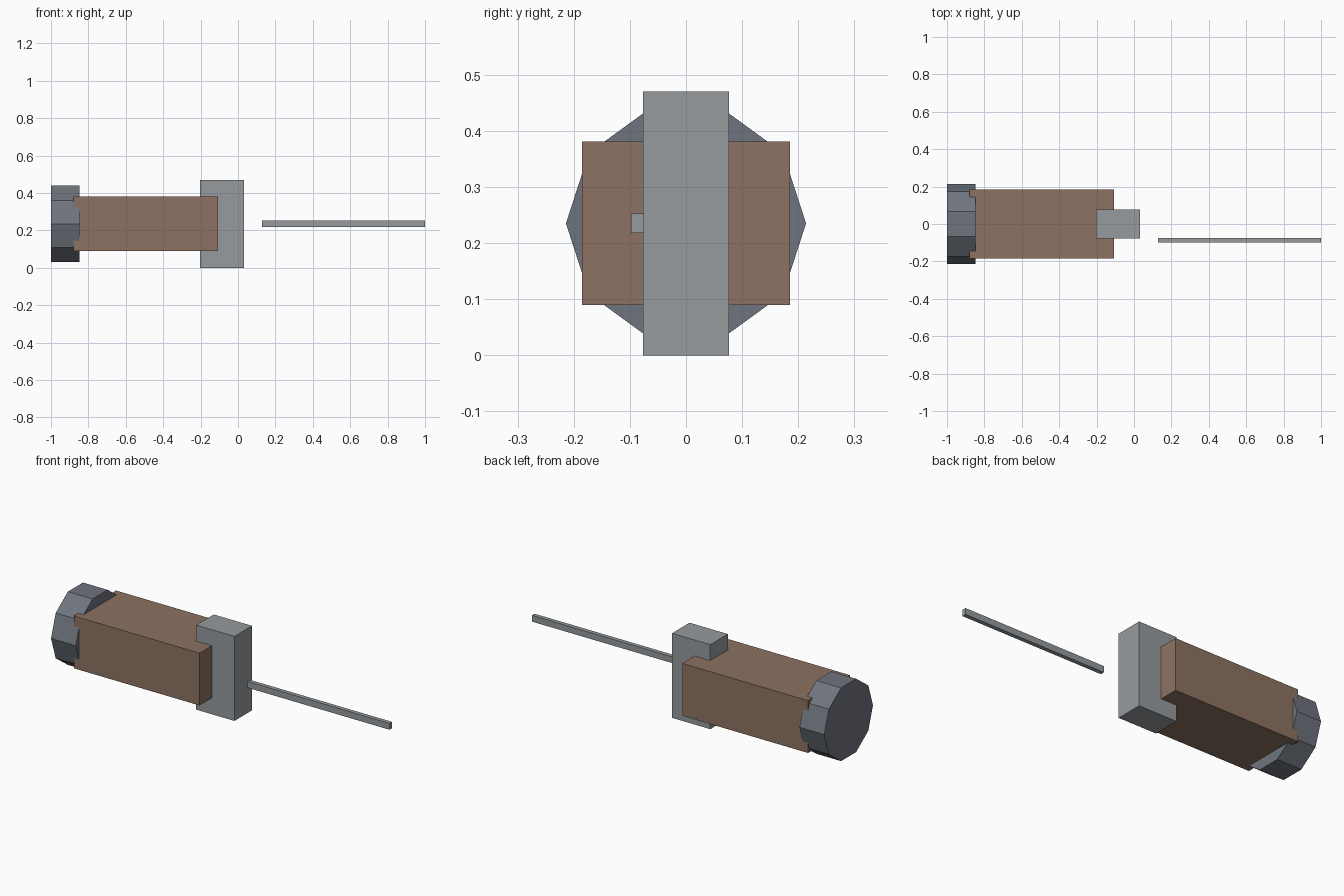
import bpy, math

old = bpy.data.objects.get("Cube")
if old:
    bpy.data.objects.remove(old, do_unlink=True)


def material(name, rgb):
    m = bpy.data.materials.new(name)
    m.use_nodes = True
    m.diffuse_color = (*rgb, 1)
    m.node_tree.nodes["Principled BSDF"].inputs["Base Color"].default_value = (*rgb, 1)
    return m


def finish(name, mat):
    obj = bpy.context.object
    obj.name = obj.data.name = name
    obj.data.materials.append(mat)
    bpy.ops.object.transform_apply(location=False, rotation=True, scale=True)
    return obj


def box(name, low, high, mat):
    centre = [(a + b) / 2 for a, b in zip(low, high)]
    bpy.ops.mesh.primitive_cube_add(size=1, location=centre)
    bpy.context.object.scale = [b - a for a, b in zip(low, high)]
    return finish(name, mat)


steel = material("light steel grey", (0.305, 0.328, 0.342))
wood = material("dull brown", (0.266, 0.171, 0.122))
dark = material("dark blue grey", (0.159, 0.178, 0.209))

# Main body, crossing block and the separate thin rod
box("handle_body", (-0.88, -0.185, 0.09), (-0.107, 0.185, 0.381), wood)
box("cross_block", (-0.203, -0.077, 0), (0.032, 0.077, 0.47), steel)
box("thin_rod", (0.127, -0.098, 0.218), (1, -0.075, 0.253), steel)

# Ten-sided end cap along x, with corners pointing to the front and back
bpy.ops.mesh.primitive_cylinder_add(vertices=10, radius=0.214, depth=0.152,
                                    location=(-0.924, 0, 0.235),
                                    rotation=(0, math.pi / 2, 0))
finish("end_cap", dark)
